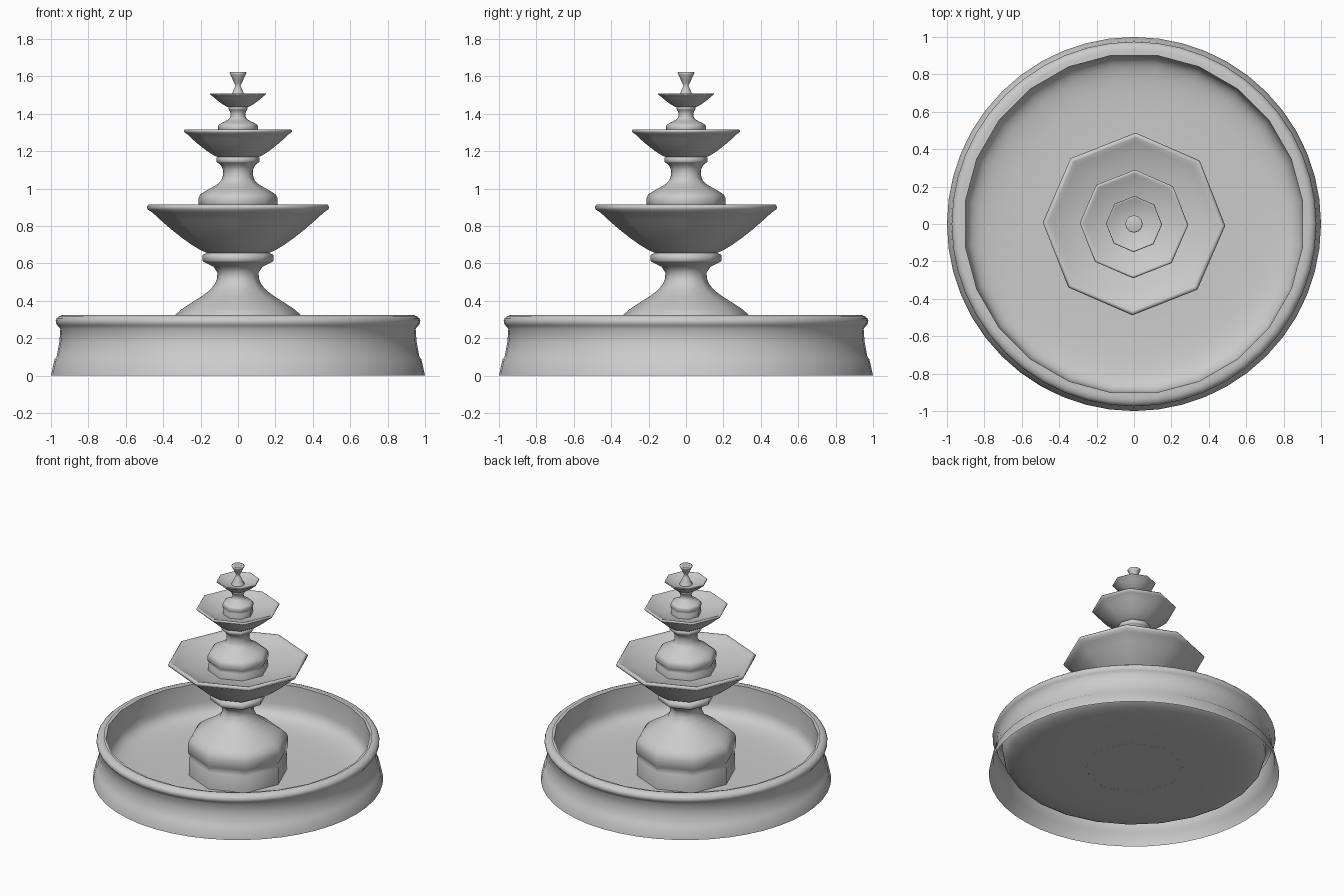
import bpy, bmesh
from math import sin, cos, pi, tau, radians

cube = bpy.data.objects.get("Cube")
if cube:
    bpy.data.objects.remove(cube, do_unlink=True)

stone = bpy.data.materials.new("grey stone")
stone.use_nodes = True
grey = (0.6, 0.6, 0.6, 1)
stone.diffuse_color = grey
stone.node_tree.nodes["Principled BSDF"].inputs["Base Color"].default_value = grey


def steps(count):
    """Even fractions from zero to one."""
    return [i / count for i in range(count + 1)]


def lathe(name, profile, sides, turn=0.0):
    """Spin a (radius, height) profile around z; a zero radius closes to a point."""
    bm = bmesh.new()
    rings = []
    for radius, height in profile:
        if radius == 0:
            rings.append([bm.verts.new((0, 0, height))] * sides)
            continue
        angles = [radians(turn) + tau * i / sides for i in range(sides)]
        rings.append([bm.verts.new((radius * cos(a), radius * sin(a), height))
                      for a in angles])
    for low, high in zip(rings, rings[1:]):
        for i in range(sides):
            j = (i + 1) % sides
            # Repeated corners at a pole collapse the quad to a triangle
            bm.faces.new(list(dict.fromkeys((low[i], low[j], high[j], high[i]))))
    mesh = bpy.data.meshes.new(name)
    bm.to_mesh(mesh)
    bm.free()
    mesh.materials.append(stone)
    obj = bpy.data.objects.new(name, mesh)
    bpy.context.collection.objects.link(obj)
    bpy.ops.object.select_all(action="DESELECT")
    obj.select_set(True)
    bpy.context.view_layer.objects.active = obj
    bpy.ops.object.shade_smooth_by_angle(angle=radians(75))


def pedestal(name, floor, shoulder, swell, waist_top, collar_top, top,
             foot, waist, collar, pinch):
    """Octagonal drum, swelling foot, narrow waist and a flat collar."""
    groove = (swell - shoulder) / 4
    band = (collar_top - waist_top) / 3
    profile = [(foot * 0.98, floor), (foot * 0.98, shoulder - groove),
               (foot * 0.95, shoulder), (foot, shoulder + groove)]
    for t in steps(8):
        curve = (0.5 + 0.5 * cos(pi * t)) ** pinch
        profile.append((waist + (foot - waist) * curve,
                        swell + (waist_top - swell) * t))
    profile += [((waist * 3 + collar) / 4, waist_top + band),
                (collar * 0.95, collar_top - band * 1.2),
                (collar, collar_top - band), (collar, collar_top),
                (collar * 0.85, top)]
    lathe(name, profile, sides=8, turn=-1)


def bowl(name, bottom, floor, lip, base, radius):
    """Octagonal bowl with a flaring shell, rolled lip and hollow inside."""
    height = lip - bottom
    profile = [(0, bottom)]
    for t in steps(6):
        profile.append((base + (radius * 0.94 - base) * t,
                        bottom + height * 0.84 * t ** 1.3))
    # Rolled lip
    for out, up in ((0.99, 0.9), (1, 0.95), (0.98, 1), (0.95, 0.99)):
        profile.append((radius * out, bottom + height * up))
    # Hollow
    for t in reversed(steps(5)):
        profile.append((radius * 0.9 * t,
                        floor + (lip - height * 0.06 - floor) * t ** 2))
    lathe(name, profile, sides=8, turn=-1)


# Basin wall: flared plinth, upright band and rolled rim, open underneath
wall = [(1, 0), (0.98, 0.09), (0.97, 0.1), (0.955, 0.18), (0.95, 0.25)]
for t in steps(6):
    a = radians(-40 + 140 * t)
    wall.append((0.93 + 0.045 * cos(a), 0.29 + 0.035 * sin(a)))
lathe("basin_wall", wall, sides=48)

# Basin dish: low flat floor curving up into a steep inner wall
dish = [(0.91 * sin(t * pi / 2) ** 0.3, 0.32 - 0.27 * max(cos(t * pi / 2), 0) ** 0.3)
        for t in steps(12)]
lathe("basin_dish", dish + [(0.95, 0.318)], sides=24, turn=7.5)

# Three pedestals, each standing in the bowl below
pedestal("lower_pedestal", floor=0.05, shoulder=0.2, swell=0.29, waist_top=0.55,
         collar_top=0.645, top=0.66, foot=0.35, waist=0.11, collar=0.19, pinch=1.4)
pedestal("middle_pedestal", floor=0.82, shoulder=0.9, swell=0.95, waist_top=1.1,
         collar_top=1.165, top=1.175, foot=0.212, waist=0.08, collar=0.115, pinch=2.2)
pedestal("upper_pedestal", floor=1.25, shoulder=1.305, swell=1.335, waist_top=1.4,
         collar_top=1.437, top=1.44, foot=0.107, waist=0.04, collar=0.052, pinch=2.2)

# Three bowls of shrinking size
bowl("lower_bowl", bottom=0.65, floor=0.82, lip=0.915, base=0.15, radius=0.488)
bowl("middle_bowl", bottom=1.165, floor=1.25, lip=1.316, base=0.1, radius=0.29)
bowl("upper_bowl", bottom=1.435, floor=1.475, lip=1.51, base=0.05, radius=0.15)

# Finial: foot and cup joined by a thin neck
finial = [(0.013 + 0.033 * abs(2 * t - 1), 1.48 + 0.14 * t) for t in steps(10)]
lathe("finial", finial + [(0.04, 1.625), (0, 1.605)], sides=12)
